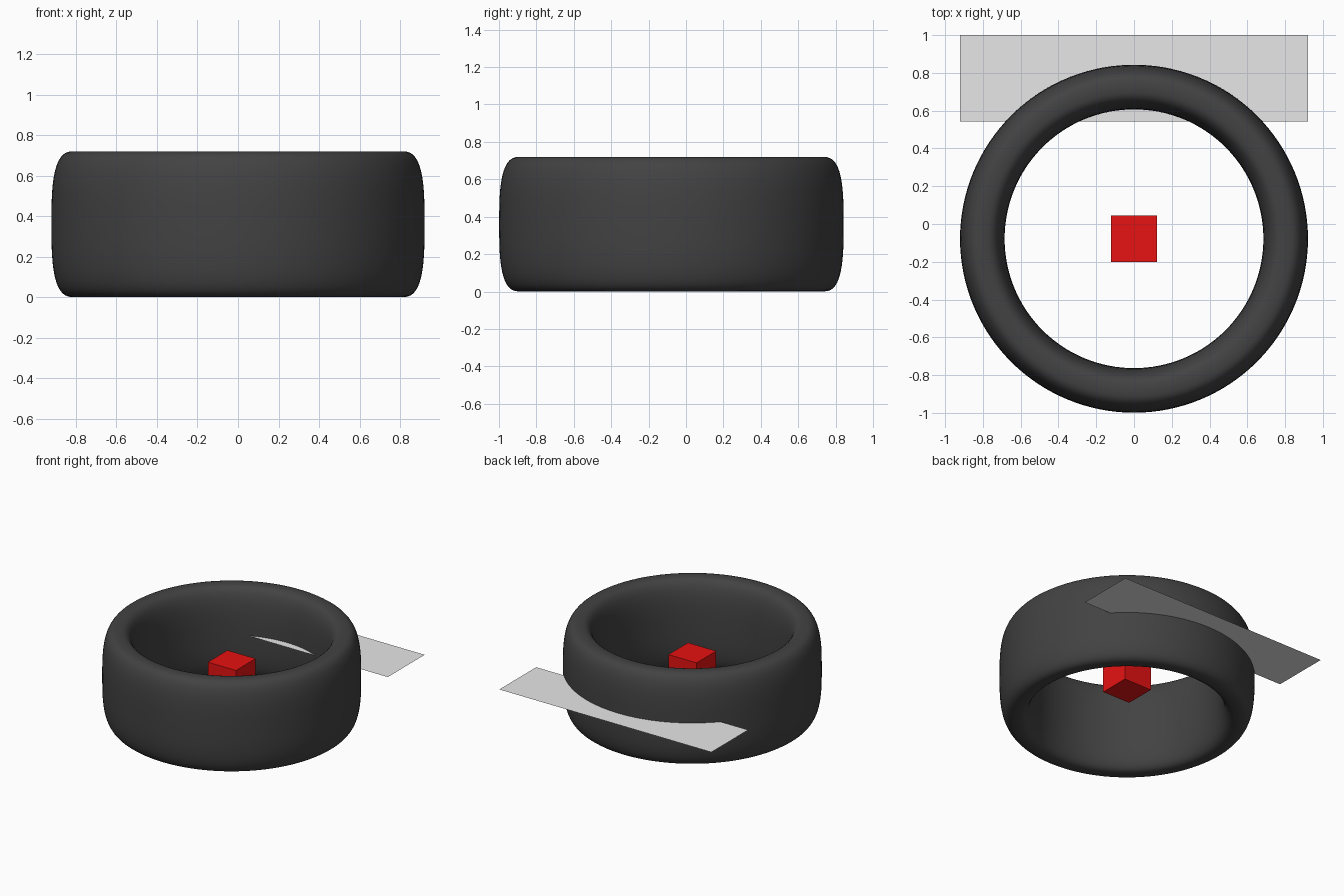
import bpy
import bmesh
import math

if "Cube" in bpy.data.objects:
    bpy.data.objects.remove(bpy.data.objects["Cube"], do_unlink=True)

CENTRE_Y = -0.078
MID_Z = 0.36


def make_material(name, colour):
    mat = bpy.data.materials.new(name)
    mat.use_nodes = True
    mat.diffuse_color = (*colour, 1)
    mat.node_tree.nodes["Principled BSDF"].inputs["Base Color"].default_value = (*colour, 1)
    return mat


def make_object(name, bm, mat, location):
    mesh = bpy.data.meshes.new(name)
    bmesh.ops.recalc_face_normals(bm, faces=bm.faces)
    bm.to_mesh(mesh)
    bm.free()
    mesh.materials.append(mat)
    obj = bpy.data.objects.new(name, mesh)
    obj.location = location
    bpy.context.collection.objects.link(obj)
    return obj


def signed_power(value, power):
    return math.copysign(abs(value) ** power, value)


rubber = make_material("dark rubber", (0.055, 0.055, 0.055))
red = make_material("red", (0.8, 0.006, 0.006))
grey = make_material("light grey", (0.8, 0.8, 0.8))

# Tyre ring: a rounded-rectangle section swept around the vertical axis
MEAN_RADIUS, HALF_WIDTH, HALF_HEIGHT = 0.803, 0.118, 0.36
SECTION, AROUND = 48, 128
bm = bmesh.new()
loops = []
for i in range(AROUND):
    a = 2 * math.pi * i / AROUND
    loop = []
    for j in range(SECTION):
        t = 2 * math.pi * j / SECTION
        r = MEAN_RADIUS + HALF_WIDTH * signed_power(math.cos(t), 2 / 3)
        z = HALF_HEIGHT * signed_power(math.sin(t), 2 / 3)
        loop.append(bm.verts.new((r * math.cos(a), r * math.sin(a), z)))
    loops.append(loop)
for i in range(AROUND):
    here, there = loops[i], loops[(i + 1) % AROUND]
    for j in range(SECTION):
        k = (j + 1) % SECTION
        bm.faces.new((here[j], there[j], there[k], here[k]))
ring = make_object("tyre_ring", bm, rubber, (0, CENTRE_Y, MID_Z))
for face in ring.data.polygons:
    face.use_smooth = True

# Red block in the middle
bm = bmesh.new()
bmesh.ops.create_cube(bm, size=0.244)
make_object("centre_block", bm, red, (0, CENTRE_Y, MID_Z))

# Flat sheet passing through the back of the ring
bm = bmesh.new()
corners = [(-0.92, 0.543), (0.92, 0.543), (0.92, 1), (-0.92, 1)]
bm.faces.new([bm.verts.new((x, y, 0)) for x, y in corners])
sheet = make_object("flat_sheet", bm, grey, (0, 0, MID_Z))
